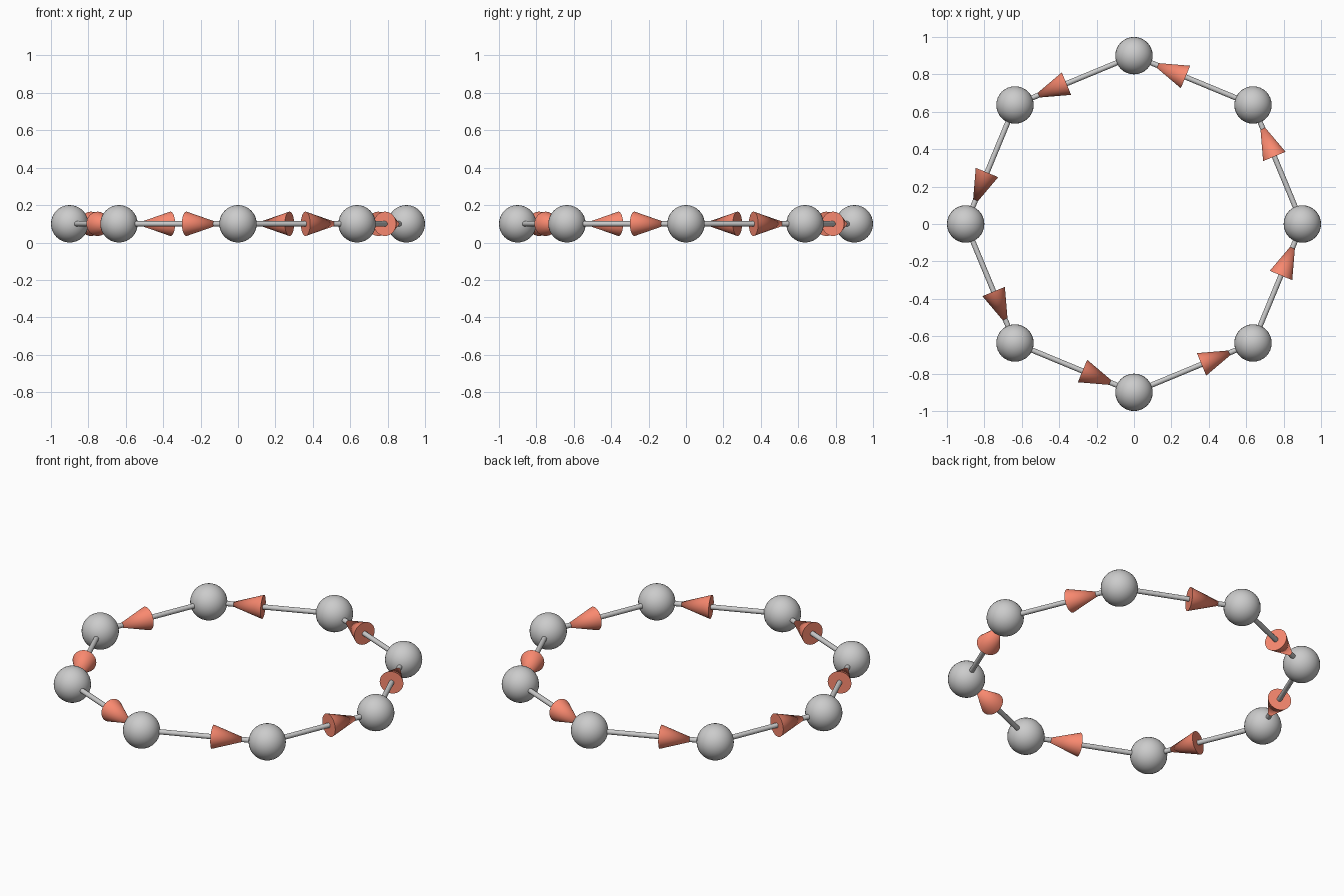
import bpy
from math import cos, sin, tau, radians
from mathutils import Vector

if "Cube" in bpy.data.objects:
    bpy.data.objects.remove(bpy.data.objects["Cube"])

COUNT = 8
RING_R = 0.9
BALL_R = 0.1

red = bpy.data.materials.new("arrow_red")
red.diffuse_color = (0.95, 0.25, 0.16, 1)
red.use_nodes = True
red.node_tree.nodes["Principled BSDF"].inputs["Base Color"].default_value = red.diffuse_color


def smooth(name):
    ob = bpy.context.object
    ob.name = name
    bpy.ops.object.shade_smooth_by_angle(angle=radians(40))
    return ob


def tapered(name, start, end, r1, r2, sides):
    """Cone or rod running from start to end."""
    d = end - start
    bpy.ops.mesh.primitive_cone_add(
        vertices=sides, radius1=r1, radius2=r2, depth=d.length,
        location=(start + end) / 2,
        rotation=d.to_track_quat('Z', 'Y').to_euler())
    return smooth(name)


nodes = [Vector((RING_R * cos(tau * i / COUNT), RING_R * sin(tau * i / COUNT), BALL_R))
         for i in range(COUNT)]

for i, a in enumerate(nodes):
    b = nodes[(i + 1) % COUNT]
    direction = (b - a).normalized()

    # Ball at each corner of the ring
    bpy.ops.mesh.primitive_uv_sphere_add(segments=32, ring_count=16,
                                         radius=BALL_R, location=a)
    smooth(f"ball_{i + 1}")

    # Thin rod to the next ball
    tapered(f"rod_{i + 1}", a + direction * 0.08, b - direction * 0.08, 0.014, 0.014, 16)

    # Arrowhead pointing counter-clockwise, its tip touching the next ball
    head = tapered(f"arrowhead_{i + 1}", b - direction * 0.298, b - direction * 0.095,
                   0.065, 0.0, 32)
    head.data.materials.append(red)
